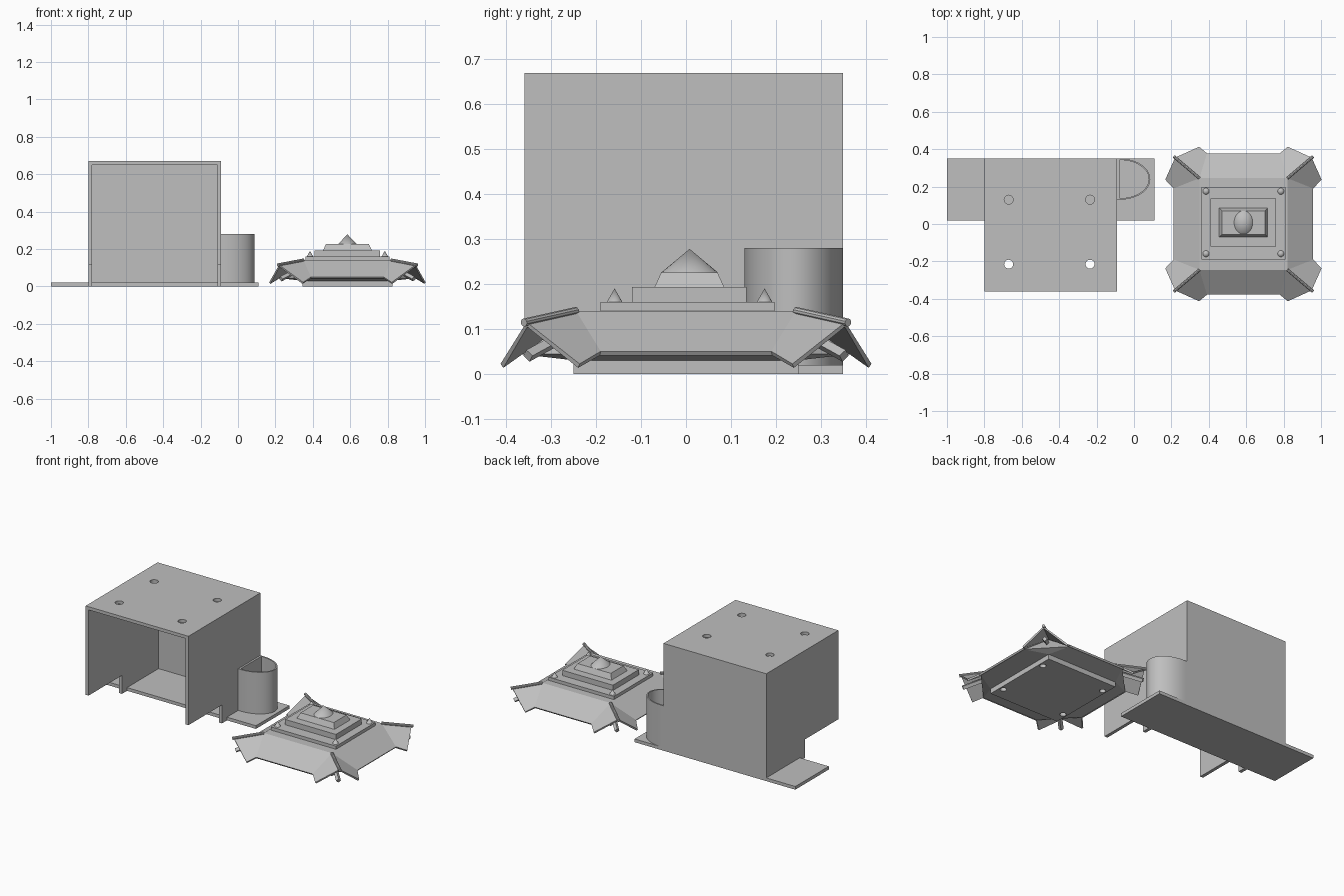
import bpy, bmesh, math
from mathutils import Vector

old = bpy.data.objects.get("Cube")
if old:
    bpy.data.objects.remove(old, do_unlink=True)

grey = bpy.data.materials.new("plain_grey")
grey.use_nodes = True
COLOR = (0.52, 0.52, 0.52, 1)
grey.diffuse_color = COLOR
grey.node_tree.nodes["Principled BSDF"].inputs["Base Color"].default_value = COLOR


def finish(name, bm, normals=True):
    if normals:
        bmesh.ops.recalc_face_normals(bm, faces=bm.faces)
    mesh = bpy.data.meshes.new(name)
    bm.to_mesh(mesh)
    bm.free()
    mesh.materials.append(grey)
    obj = bpy.data.objects.new(name, mesh)
    bpy.context.collection.objects.link(obj)
    return obj


def tier(name, x, y, z, inset=0.0):
    """Box between the given ranges, its top drawn in by inset."""
    bm = bmesh.new()
    bmesh.ops.create_cube(bm, size=1)
    for v in bm.verts:
        k = inset if v.co.z > 0 else 0
        v.co = Vector((x[0] + k if v.co.x < 0 else x[1] - k,
                       y[0] + k if v.co.y < 0 else y[1] - k,
                       z[0] if v.co.z < 0 else z[1]))
    return finish(name, bm)


def prism(name, points, direction):
    bm = bmesh.new()
    face = bm.faces.new([bm.verts.new(p) for p in points])
    new = bmesh.ops.extrude_face_region(bm, geom=[face])["geom"]
    bmesh.ops.translate(bm, vec=direction,
                        verts=[g for g in new if isinstance(g, bmesh.types.BMVert)])
    return finish(name, bm)


def cone(name, center, r1, r2, height, sides=24, scale_y=1.0):
    bm = bmesh.new()
    bmesh.ops.create_cone(bm, cap_ends=True, segments=sides, radius1=r1,
                          radius2=r2, depth=height)
    for v in bm.verts:
        v.co.y *= scale_y
        v.co += Vector(center) + Vector((0, 0, height / 2))
    return finish(name, bm)


def rod(name, a, b, radius, sides):
    a, b = Vector(a), Vector(b)
    bm = bmesh.new()
    bmesh.ops.create_cone(bm, cap_ends=True, segments=sides, radius1=radius,
                          radius2=radius, depth=(b - a).length)
    turn = (b - a).to_track_quat('Z', 'Y')
    for v in bm.verts:
        v.co = turn @ v.co + (a + b) / 2
    return finish(name, bm)


def apply_modifier(obj, mod):
    bpy.context.view_layer.objects.active = obj
    bpy.ops.object.modifier_apply(modifier=mod.name)


def drill(obj, xs, ys, z, radius, depth):
    for x in xs:
        for y in ys:
            cutter = cone("hole_cutter", (x, y, z), radius, radius, depth)
            cutter.hide_render = True
            mod = obj.modifiers.new("hole", 'BOOLEAN')
            mod.operation, mod.solver, mod.object = 'DIFFERENCE', 'EXACT', cutter
            apply_modifier(obj, mod)
            bpy.data.objects.remove(cutter, do_unlink=True)


def smooth(obj):
    bpy.ops.object.select_all(action='DESELECT')
    obj.select_set(True)
    bpy.context.view_layer.objects.active = obj
    bpy.ops.object.shade_smooth_by_angle(angle=math.radians(35))


# House shell: top with four holes, back, notched sides, base strip
top = tier("house_top", (-0.80, -0.09), (-0.36, 0.35), (0.65, 0.67))
drill(top, (-0.67, -0.235), (-0.215, 0.13), 0.6, 0.024, 0.1)
tier("house_back", (-0.78, -0.11), (0.33, 0.35), (0.02, 0.65))
tier("base_strip", (-1.0, 0.11), (0.02, 0.35), (0, 0.02))
side = [(-0.36, 0.115), (-0.03, 0.115), (-0.03, 0), (0.02, 0),
        (0.02, 0.02), (0.35, 0.02), (0.35, 0.65), (-0.36, 0.65)]
for name, x in (("house_side_right", -0.80), ("house_side_left", -0.11)):
    prism(name, [(x, y, z) for y, z in side], (0.02, 0, 0))

# D-shaped open holder beside the house
def d_outline(inset):
    arc = [math.pi * (i / 28 - 0.5) for i in range(29)]
    pts = [(-0.075 + (0.162 - inset) * math.cos(a), 0.24 + (0.11 - inset) * math.sin(a))
           for a in arc]
    back = -0.09 + inset * 1.5
    return [(back, pts[0][1])] + pts + [(back, pts[-1][1])]

bm = bmesh.new()
rings = [[bm.verts.new((x, y, z)) for x, y in d_outline(k)]
         for k, z in ((0, 0.02), (0, 0.28), (0.008, 0.28), (0.008, 0.02))]
count = len(rings[0])
for j in range(4):
    a, b = rings[j], rings[(j + 1) % 4]
    for i in range(count):
        n = (i + 1) % count
        bm.faces.new((a[i], a[n], b[n], b[i]))
smooth(finish("side_holder", bm))

# Tiered roof lying beside the house
CX = 0.585
signs = [(1, 1), (-1, 1), (-1, -1), (1, -1)]


def corner(p, s):
    return Vector((CX + p[0] * s[0], p[1] * s[1], p[2]))


hip, ridge = (0.235, 0.245, 0.14), (0.365, 0.355, 0.115)
tip_x, tip_y = (0.418, 0.237, 0.022), (0.237, 0.413, 0.022)
eave_x, eave_y = (0.373, 0.19, 0.05), (0.195, 0.378, 0.05)

# Roof skin: four slopes and eight flared corner wings
bm = bmesh.new()


def panel(points):
    face = bm.faces.new([bm.verts.new(p) for p in points])
    face.normal_update()
    if face.normal.z < 0:
        face.normal_flip()


panel([corner(hip, s) for s in signs])
for s in signs:
    panel([corner(p, s) for p in (hip, ridge, tip_x, eave_x)])
    panel([corner(p, s) for p in (hip, ridge, tip_y, eave_y)])
for k in (1, -1):
    panel([corner(eave_x, (k, 1)), corner(eave_x, (k, -1)),
           corner(hip, (k, -1)), corner(hip, (k, 1))])
    panel([corner(eave_y, (1, k)), corner(eave_y, (-1, k)),
           corner(hip, (-1, k)), corner(hip, (1, k))])
bmesh.ops.remove_doubles(bm, verts=bm.verts, dist=0.0001)
skin = finish("roof_skin", bm, normals=False)
mod = skin.modifiers.new("thickness", 'SOLIDIFY')
mod.thickness, mod.offset = 0.011, -1
apply_modifier(skin, mod)

# Solid core under the skin
bm = bmesh.new()
for s in signs:
    for p in ((0.366, 0.185, 0.044), (0.19, 0.371, 0.044),
              (0.24, 0.25, 0.03), (0.228, 0.238, 0.134)):
        bm.verts.new(corner(p, s))
hull = bmesh.ops.convex_hull(bm, input=bm.verts)
bmesh.ops.dissolve_limit(bm, angle_limit=0.01, verts=bm.verts, edges=bm.edges)
finish("roof_core", bm)
base = tier("roof_base", (CX - 0.24, CX + 0.24), (-0.25, 0.25), (0, 0.032))
drill(base, (CX - 0.215, CX + 0.215), (-0.17, 0.17), -0.02, 0.018, 0.045)

# Hip rods, corner struts and small corner finials
for i, s in enumerate(signs):
    rod(f"hip_rod_{i}", corner(hip, s), corner((0.372, 0.361, 0.114), s), 0.009, 10)
    rod(f"corner_strut_{i}", corner((0.27, 0.27, 0.085), s),
        corner((0.355, 0.352, 0.04), s), 0.014, 4)
    smooth(cone(f"corner_finial_{i}", (CX + 0.2 * s[0], 0.008 + 0.167 * s[1], 0.155),
                0.02, 0, 0.035, 16))
    cone(f"finial_post_{i}", (CX + 0.2 * s[0], 0.008 + 0.167 * s[1], 0.139),
         0.02, 0.02, 0.016, 16)

# Stacked tiers and pointed cap
tier("tier_low", (0.36, 0.81), (-0.19, 0.197), (0.139, 0.16))
tier("tier_middle", (0.41, 0.76), (-0.12, 0.135), (0.16, 0.193))
tier("tier_high", (0.455, 0.715), (-0.07, 0.085), (0.193, 0.226), 0.015)
smooth(cone("roof_cap", (CX, 0.008, 0.226), 0.05, 0, 0.052, 24, 1.25))
